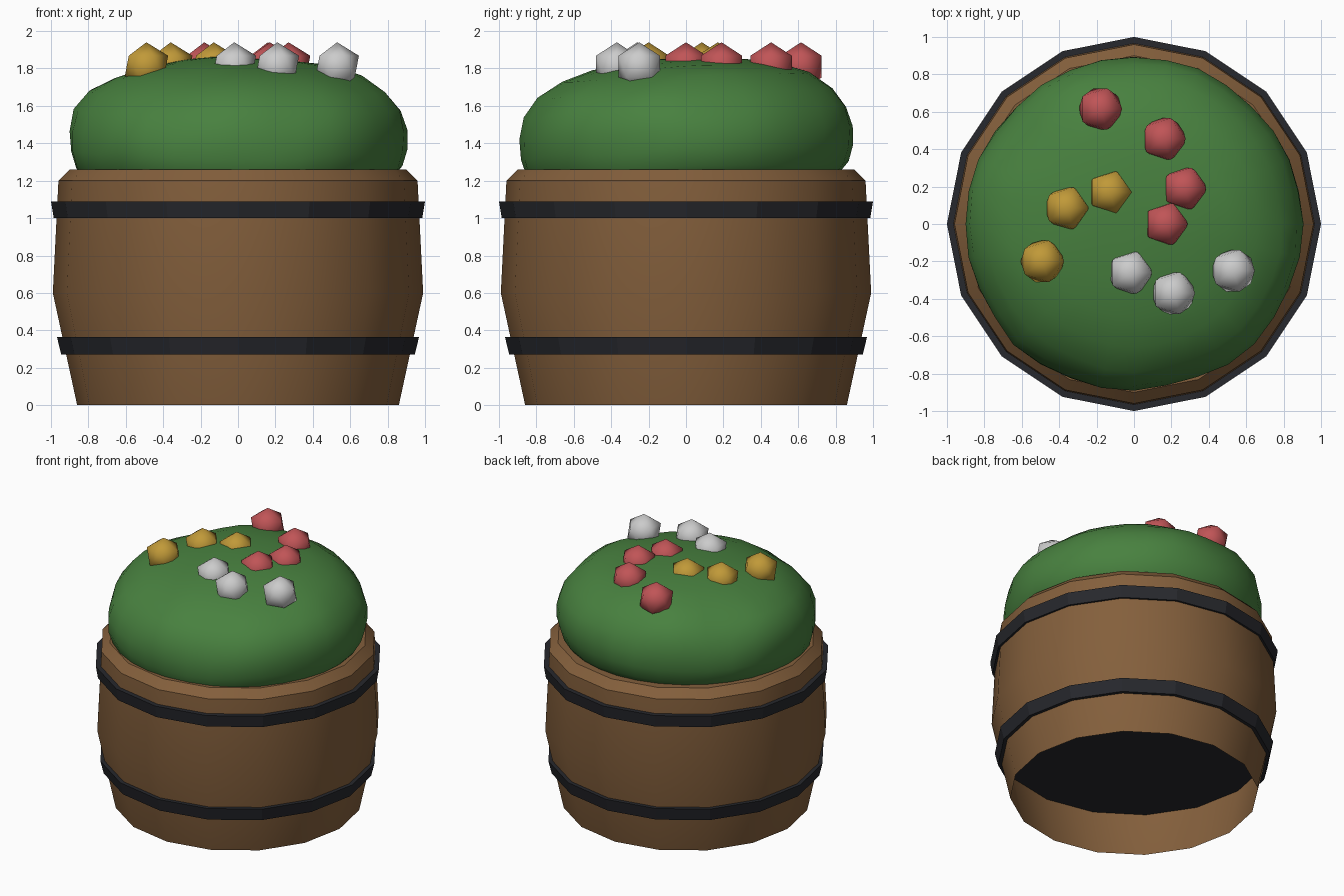
import bpy, bmesh, math
from mathutils import Vector, noise

if "Cube" in bpy.data.objects:
    bpy.data.objects.remove(bpy.data.objects["Cube"])


def material(name, rgb):
    m = bpy.data.materials.new(name)
    m.diffuse_color = (*rgb, 1)
    m.use_nodes = True
    m.node_tree.nodes["Principled BSDF"].inputs["Base Color"].default_value = m.diffuse_color
    return m


WOOD = material("wood", (0.23, 0.115, 0.045))
IRON = material("iron", (0.02, 0.021, 0.026))
LEAF = material("leaf", (0.065, 0.22, 0.05))
RED = material("red_petal", (0.53, 0.09, 0.095))
YELLOW = material("yellow_petal", (0.53, 0.32, 0.04))


def finish(name, bm, mat, angle=40):
    me = bpy.data.meshes.new(name)
    bm.to_mesh(me)
    bm.free()
    ob = bpy.data.objects.new(name, me)
    bpy.context.collection.objects.link(ob)
    if mat:
        me.materials.append(mat)
    bpy.ops.object.select_all(action='DESELECT')
    ob.select_set(True)
    bpy.context.view_layer.objects.active = ob
    bpy.ops.object.shade_smooth_by_angle(angle=math.radians(angle))
    return ob


def lathe(profile, sides):
    """Revolve (radius, z) points, listed bottom to top; radius 0 ends in a pole."""
    bm = bmesh.new()
    rings = []
    for r, z in profile:
        if r == 0:
            rings.append([bm.verts.new((0, 0, z))] * sides)
        else:
            rings.append([bm.verts.new((r * math.cos(i * math.tau / sides),
                                        r * math.sin(i * math.tau / sides), z))
                          for i in range(sides)])
    for a, b in zip(rings, rings[1:]):
        for i in range(sides):
            j = (i + 1) % sides
            quad = list(dict.fromkeys((a[i], a[j], b[j], b[i])))
            bm.faces.new(quad)
    return bm


# Barrel wall, open underneath, with chamfered rim and closed top
finish("barrel", lathe([(0.86, 0), (0.99, 0.6), (0.96, 1.2), (0.90, 1.26), (0, 1.26)], 16), WOOD)

# Iron hoops; the lower one also closes the barrel as an inner floor
finish("lower_hoop", lathe([(0.92, 0.27), (0.945, 0.27), (0.968, 0.365), (0, 0.365)], 16), IRON, 20)
finish("upper_hoop", lathe([(0.965, 1.0), (0.985, 1.0), (1.0, 1.09), (0, 1.09)], 16), IRON, 20)

# Lumpy foliage dome
bm = lathe([(0.74, 1.16), (0.82, 1.21), (0.87, 1.27), (0.895, 1.36), (0.895, 1.46),
            (0.865, 1.57), (0.79, 1.67), (0.66, 1.755), (0.5, 1.805), (0.33, 1.835),
            (0.16, 1.855), (0, 1.86)], 32)
for v in bm.verts:
    r = Vector((v.co.x, v.co.y)).length
    n = noise.noise(v.co * 2.6 + Vector((3.1, 1.7, 0.4)))
    s = 1 + 0.035 * n * r
    v.co.x *= s
    v.co.y *= s
    v.co.z += 0.04 * v.co.y + 0.03 * n * r
finish("foliage", bm, LEAF, 180)

# Blossoms: small icosahedra half sunk into the foliage
BLOSSOMS = [
    ("red_blossom", RED, [(-0.18, 0.615), (0.16, 0.455), (0.27, 0.19), (0.17, 0)]),
    ("yellow_blossom", YELLOW, [(-0.13, 0.17), (-0.36, 0.085), (-0.49, -0.2)]),
    ("white_blossom", None, [(-0.02, -0.26), (0.21, -0.37), (0.53, -0.25)]),
]
for name, mat, spots in BLOSSOMS:
    for k, (x, y) in enumerate(spots, 1):
        bm = bmesh.new()
        bmesh.ops.create_icosphere(bm, subdivisions=1, radius=0.13)
        bmesh.ops.translate(bm, verts=bm.verts, vec=(x, y, 1.81))
        finish(f"{name}_{k}", bm, mat, 60)
